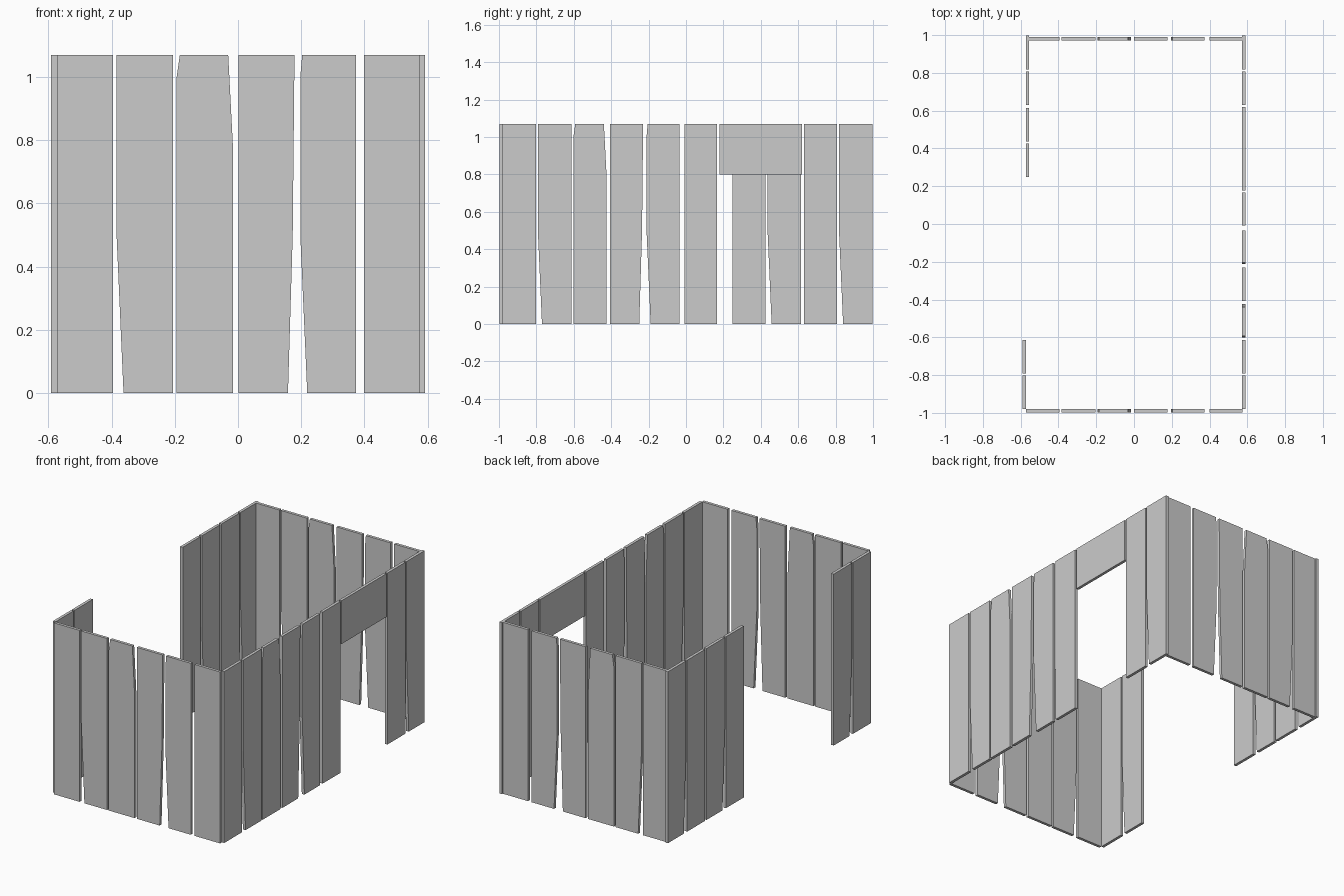
import bpy

if "Cube" in bpy.data.objects:
    bpy.data.objects.remove(bpy.data.objects["Cube"])

H = 1.07     # wall height
T = 0.018    # board thickness

wood = bpy.data.materials.new("plain grey")
wood.diffuse_color = (0.6, 0.6, 0.6, 1)
wood.use_nodes = True
wood.node_tree.nodes["Principled BSDF"].inputs["Base Color"].default_value = wood.diffuse_color

# Six worn board outlines (position along wall, height), anticlockwise
BOARDS = [
    [(-0.572, 0), (-0.395, 0), (-0.395, H), (-0.572, H)],
    [(-0.362, 0), (-0.205, 0), (-0.205, H), (-0.384, H), (-0.384, 0.5)],
    [(-0.194, 0), (-0.016, 0), (-0.016, 0.78), (-0.031, H), (-0.184, H), (-0.194, 1.0)],
    [(0.001, 0), (0.158, 0), (0.173, 0.5), (0.178, 1.0), (0.178, H), (0.001, H)],
    [(0.219, 0), (0.373, 0), (0.373, H), (0.203, H), (0.197, 1.0), (0.197, 0.5)],
    [(0.399, 0), (0.575, 0), (0.575, H), (0.399, H)],
]


def board(name, outline, axis, shift, depth):
    """Extrude an outline into a board running along x or y."""
    n = len(outline)
    verts = []
    for d in (depth, depth + T):
        for u, z in outline:
            verts.append((u + shift, d, z) if axis == 'x' else (d, u + shift, z))
    faces = [tuple(range(n)), tuple(reversed(range(n, 2 * n)))]
    faces += [(i, i + n, (i + 1) % n + n, (i + 1) % n) for i in range(n)]
    if axis == 'y':
        faces = [tuple(reversed(f)) for f in faces]
    # outward normals: flip the whole shell for x-running boards
    mesh = bpy.data.meshes.new(name)
    mesh.from_pydata(verts, [], faces)
    mesh.materials.append(wood)
    mesh.update()
    import bmesh
    bm = bmesh.new()
    bm.from_mesh(mesh)
    bmesh.ops.recalc_face_normals(bm, faces=bm.faces)
    bm.to_mesh(mesh)
    bm.free()
    obj = bpy.data.objects.new(name, mesh)
    bpy.context.collection.objects.link(obj)


def wall(name, axis, shift, depth, count):
    for i in range(count):
        board(f"{name}_board_{i + 1}", BOARDS[i], axis, shift, depth)


# Front and back walls
wall("front_wall", 'x', 0, -0.998, 6)
wall("back_wall", 'x', 0, 0.971, 6)

# Right wall with doorway and lintel
wall("right_wall", 'y', -0.408, 0.573, 6)
wall("right_wall_end", 'y', 1.202, 0.573, 2)
board("door_lintel", [(0.178, 0.8), (0.62, 0.8), (0.62, H), (0.178, H)], 'y', 0, 0.573)

# Left wall: two separate stretches with a wide opening between
wall("left_wall_front", 'y', -0.408, -0.591, 2)
wall("left_wall_middle", 'y', 0.82, -0.573, 2)
wall("left_wall_back", 'y', 1.202, -0.573, 2)
